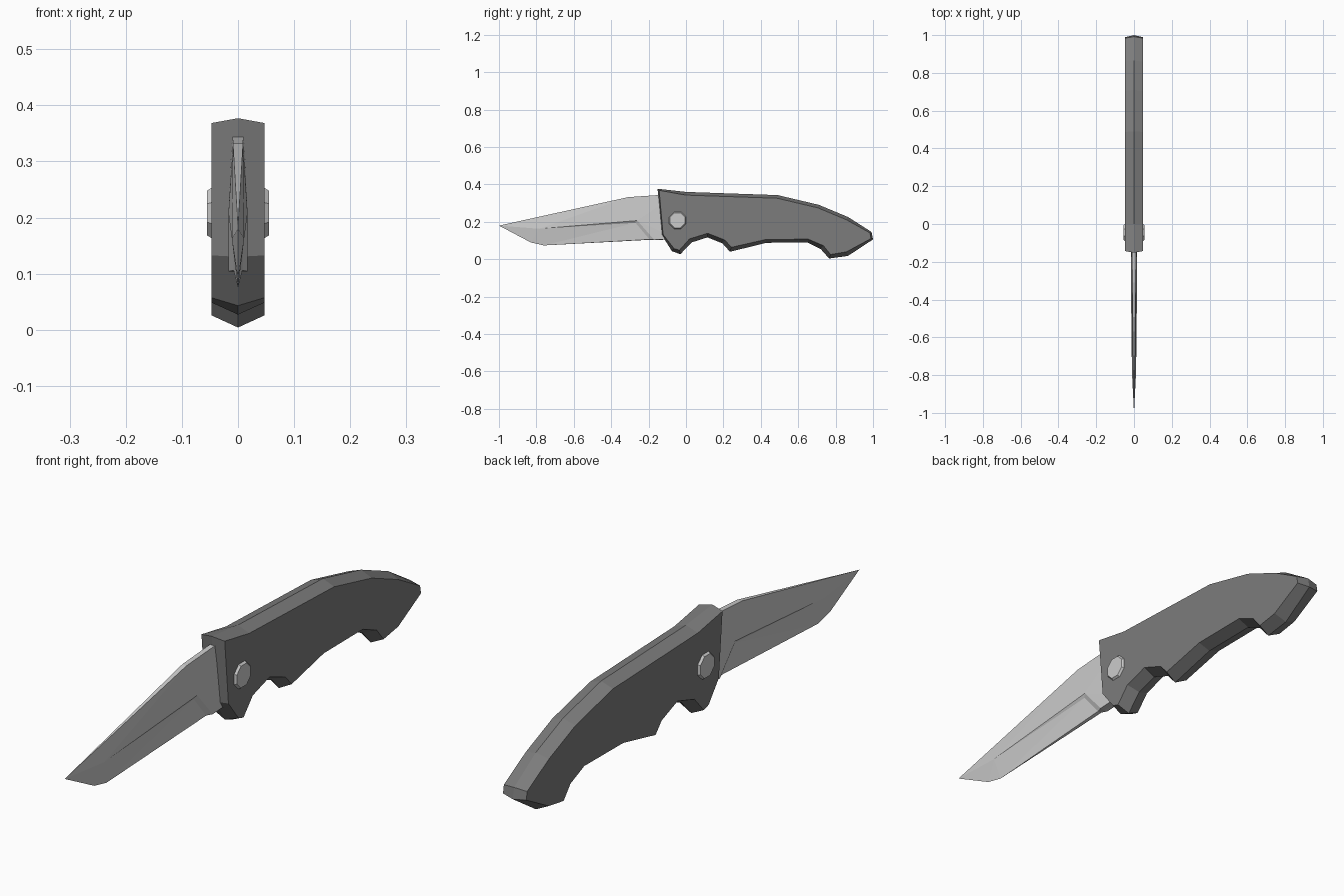
import bpy, bmesh
from math import radians
from mathutils import Vector, Matrix

if "Cube" in bpy.data.objects:
    bpy.data.objects.remove(bpy.data.objects["Cube"])

def make_object(name, verts, faces, mirror=False, color=None):
    mesh = bpy.data.meshes.new(name)
    mesh.from_pydata(verts, [], faces)
    bm = bmesh.new()
    bm.from_mesh(mesh)
    if mirror:
        geom = bm.verts[:] + bm.edges[:] + bm.faces[:]
        bmesh.ops.mirror(bm, geom=geom, axis='X', merge_dist=0.0005)
        bmesh.ops.remove_doubles(bm, verts=bm.verts[:], dist=0.0005)
    bmesh.ops.recalc_face_normals(bm, faces=bm.faces[:])
    bm.to_mesh(mesh)
    bm.free()
    obj = bpy.data.objects.new(name, mesh)
    bpy.context.collection.objects.link(obj)
    if color:
        mat = bpy.data.materials.new(name + "_grey")
        mat.diffuse_color = color
        mat.use_nodes = True
        mat.node_tree.nodes["Principled BSDF"].inputs["Base Color"].default_value = mat.diffuse_color
        mesh.materials.append(mat)
    return obj

# Handle: (y, z, inset) outline, clockwise from the front top corner
outline = [(-.152, .377, .012), (0, .36, .017), (.49, .343, .017), (.71, .291, .017),
           (.866, .226, .017), (.992, .146, .01), (1.0, .106, .012), (.866, .018, .023),
           (.765, .004, .023), (.72, .055, .023), (.65, .09, .018), (.43, .088, .018),
           (.235, .04, .025), (.195, .085, .022), (.115, .117, .022), (.03, .09, .022),
           (-.03, .027, .022), (-.075, .043, .018), (-.13, .13, .008)]

def inset(i):
    prev, here, nxt = (Vector(outline[j % len(outline)][:2]) for j in (i - 1, i, i + 1))
    a, b = (here - prev).normalized(), (nxt - here).normalized()
    normal = (Vector((a.y, -a.x)) + Vector((b.y, -b.x))).normalized()
    return here + normal * outline[i][2]

n = len(outline)
inner = [inset(i) for i in range(n)]
rings = [[(-.047, *p) for p in inner],
         [(0, y, z) for y, z, _ in outline],
         [(.047, *p) for p in inner]]
faces = [list(range(n)), list(range(2 * n, 3 * n))]
for r in (0, n):
    faces += [[r + i, r + (i + 1) % n, r + n + (i + 1) % n, r + n + i] for i in range(n)]
make_object("handle", sum(rings, []), faces, color=(.2, .2, .2, 1))

# Blade: right half, with spine flat, stepped grind, plunge line and ricasso
pts = {
    "tip": (0, -1.0, .18),
    "spine": (.009, -.31, .332), "spine_end": (.01, -.05, .35),
    "spine_mid": (0, -.31, .332), "spine_mid_end": (0, -.05, .35),
    "ridge": (.011, -.785, .163), "ridge_end": (.017, -.26, .207),
    "step_end": (.010, -.27, .195), "plunge": (.008, -.195, .106),
    "heel": (.017, -.17, .104), "heel_end": (.017, -.05, .11),
    "belly": (0, -.83, .09), "edge": (0, -.76, .074),
    "edge_end": (0, -.195, .104), "heel_mid": (0, -.17, .102), "heel_mid_end": (0, -.05, .108),
}
panels = ["tip spine ridge", "spine ridge_end ridge", "spine spine_end ridge_end",
          "spine_end heel_end ridge_end", "ridge_end heel_end heel",
          "ridge ridge_end step_end", "ridge_end heel plunge step_end",
          "ridge step_end edge", "step_end plunge edge", "plunge edge_end edge",
          "tip ridge belly", "ridge edge belly",
          "tip spine_mid spine", "spine_mid spine_mid_end spine_end spine",
          "plunge heel heel_mid edge_end", "heel heel_end heel_mid_end heel_mid",
          "spine_end spine_mid_end heel_mid_end heel_end"]
keys = list(pts)
make_object("blade", list(pts.values()),
            [[keys.index(k) for k in p.split()] for p in panels], mirror=True)

# Pivot screw heads: eight-sided, chamfered, one per side
for side, label in ((1, "right"), (-1, "left")):
    bm = bmesh.new()
    bmesh.ops.create_cone(bm, cap_ends=True, segments=8, radius1=.053, radius2=.043, depth=.014,
                          matrix=Matrix.Rotation(radians(22.5), 4, 'Z'))
    bm.transform(Matrix.Translation((side * .048, -.045, .208))
                 @ Matrix.Rotation(side * radians(90), 4, 'Y'))
    mesh = bpy.data.meshes.new("pivot_screw_" + label)
    bm.to_mesh(mesh)
    bm.free()
    bpy.context.collection.objects.link(bpy.data.objects.new(mesh.name, mesh))
